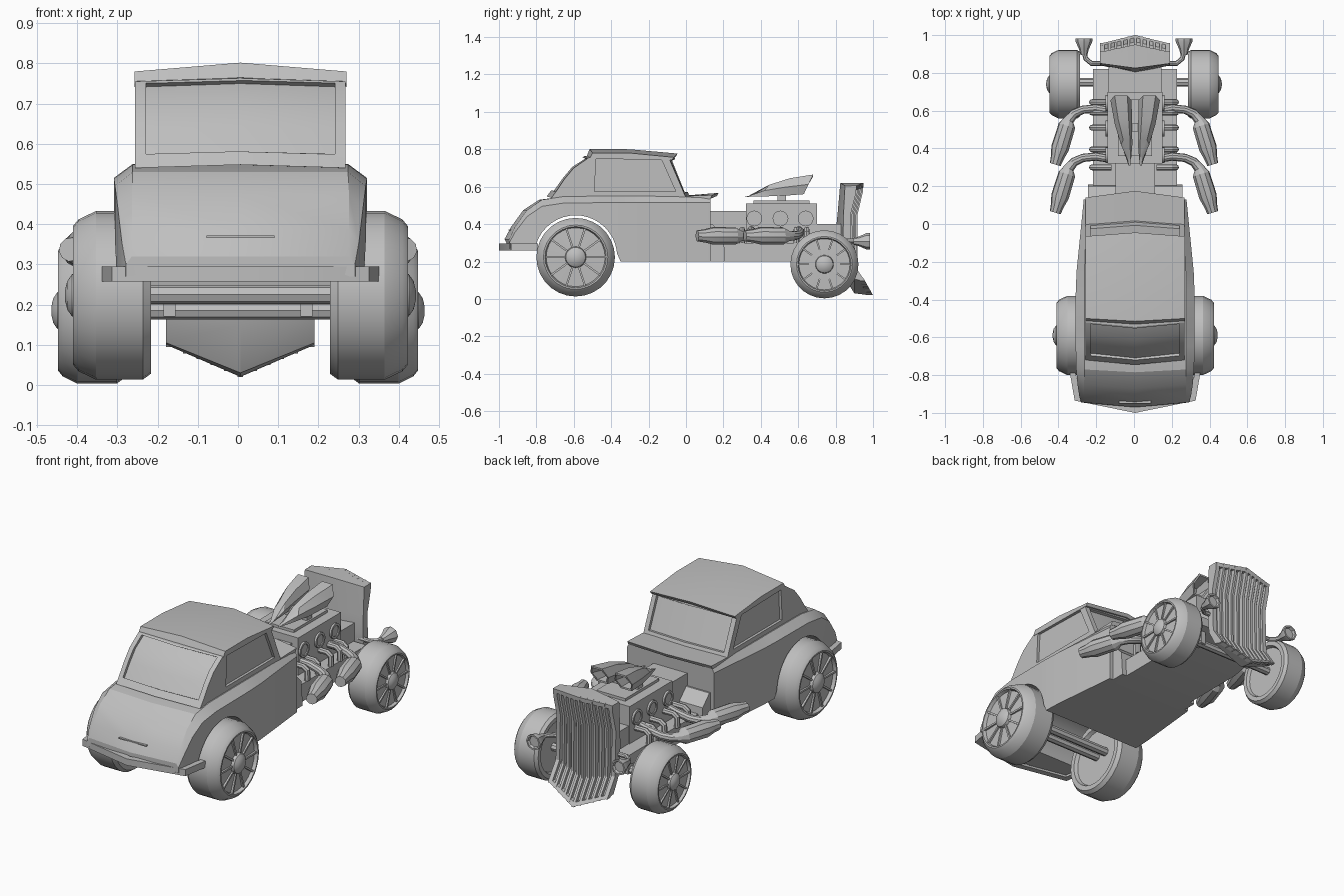
import bpy, bmesh, math
from mathutils import Matrix, Vector

if "Cube" in bpy.data.objects:
    bpy.data.objects.remove(bpy.data.objects["Cube"])

grey = bpy.data.materials.new("body_grey")
grey.diffuse_color = (0.52, 0.52, 0.52, 1)
grey.use_nodes = True
grey.node_tree.nodes["Principled BSDF"].inputs["Base Color"].default_value = grey.diffuse_color
X0 = 0.006


def finish(name, bm):
    bmesh.ops.recalc_face_normals(bm, faces=bm.faces[:])
    me = bpy.data.meshes.new(name)
    bm.to_mesh(me)
    bm.free()
    ob = bpy.data.objects.new(name, me)
    bpy.context.collection.objects.link(ob)
    me.materials.append(grey)
    return ob


def loft(name, rings):
    """Skin closed rings of points and cap both ends."""
    bm = bmesh.new()
    vs = [[bm.verts.new(p) for p in r] for r in rings]
    n = len(vs[0])
    for a, b in zip(vs, vs[1:]):
        for i in range(n):
            j = (i + 1) % n
            bm.faces.new((a[i], a[j], b[j], b[i]))
    bm.faces.new(vs[0])
    bm.faces.new(vs[-1][::-1])
    return finish(name, bm)


def slab(name, edge, half, mid=None, xc=X0):
    """Side profile (y, z) across x, with its own profile on the centre line."""
    mid = mid or edge
    return loft(name, [[(x, y, z) for y, z in p]
                       for x, p in ((xc - half, edge), (xc, mid), (xc + half, edge))])


def shift(pts, dy, dz=0):
    return [(y + dy, z + dz) for y, z in pts]


def rect(y0, y1, z0, z1):
    return [(y0, z0), (y1, z0), (y1, z1), (y0, z1)]


def lathe(name, prof, pos, axis, segs):
    """Turn a (radius, distance) profile about an axis."""
    rot = Vector((0, 0, 1)).rotation_difference(Vector(axis)).to_matrix().to_4x4()
    m = Matrix.Translation(pos) @ rot
    return loft(name, [[m @ Vector((r * math.cos(i * math.tau / segs),
                                    r * math.sin(i * math.tau / segs), t))
                        for i in range(segs)] for r, t in prof])


def pipe(name, pts, res=2):
    """Round pipe through (x, y, z, radius) points."""
    cu = bpy.data.curves.new(name, 'CURVE')
    cu.dimensions = '3D'
    cu.bevel_depth = 1
    cu.bevel_resolution = res
    cu.use_fill_caps = True
    sp = cu.splines.new('POLY')
    sp.points.add(len(pts) - 1)
    for p, q in zip(sp.points, pts):
        p.co = (*q[:3], 1)
        p.radius = q[3]
    ob = bpy.data.objects.new(name, cu)
    bpy.context.collection.objects.link(ob)
    cu.materials.append(grey)
    bpy.ops.object.select_all(action='DESELECT')
    ob.select_set(True)
    bpy.context.view_layer.objects.active = ob
    bpy.ops.object.convert(target='MESH')


def cut(ob, cutter):
    mod = ob.modifiers.new("cut", 'BOOLEAN')
    mod.operation = 'DIFFERENCE'
    mod.solver = 'EXACT'
    mod.object = cutter
    bpy.context.view_layer.objects.active = ob
    bpy.ops.object.modifier_apply(modifier=mod.name)
    bpy.data.objects.remove(cutter, do_unlink=True)


# Lower body: y, half width, bottom, shoulder, top half width, top, centre bulge
stations = [(-.945, .285, .27, .30, .27, .32, -.025), (-.915, .295, .27, .355, .27, .385, -.02),
            (-.85, .305, .27, .44, .27, .475, -.02), (-.77, .312, .27, .495, .268, .53, -.015),
            (-.65, .315, .27, .513, .268, .548, 0), (-.38, .315, .27, .515, .268, .55, 0),
            (-.35, .314, .2, .515, .268, .55, 0), (-.25, .31, .2, .515, .268, .55, 0),
            (.13, .272, .2, .515, .255, .545, .03)]
body = loft("body", [[(X0 - w, y, zb), (X0, y + d, zb), (X0 + w, y, zb), (X0 + w, y, zs),
                      (X0 + wt, y, zt), (X0, y + d, zt), (X0 - wt, y, zt), (X0 - w, y, zs)]
                     for y, w, zb, zs, wt, zt, d in stations])
cut(body, lathe("arch_cutter", [(.222, -.6), (.222, .6)], (0, -.59, .225), (1, 0, 0), 40))
slab("cowl_lip", [(0, .535), (.13, .535), (.14, .555), (0, .55)], .262,
     [(0, .54), (.165, .55), (.175, .567), (0, .553)])
slab("trunk_handle", rect(-.95, -.93, .366, .372), .085)

# Cabin with recessed glass
rear = [(-.72, .54), (-.69, .58), (-.65, .64), (-.60, .70), (-.52, .755)]
rear_mid = shift(rear, -.025, .008)
front_e = [(-.09, .75), (0, .54)]
front_m = [(-.065, .765), (.02, .545)]
cabin = slab("cabin", rear + [(-.3, .77)] + front_e, .262, rear_mid + [(-.3, .785)] + front_m)
strip = [(-.70, .575), (-.65, .645), (-.60, .705), (-.53, .75)]
depth = .016
cut(cabin, slab("rear_glass_cutter", shift(strip, depth, -.008) + shift(strip[::-1], -.1, .06),
                .235, shift(strip, depth - .025) + shift(strip[::-1], -.125, .06)))
cut(cabin, slab("windshield_cutter", [(-.1, .735), (-.025, .565), (.1, .58), (.05, .76)], .235,
                [(-.077, .745), (-.007, .57), (.12, .58), (.07, .76)]))
window = [(-.49, .575), (-.48, .752), (-.13, .742), (-.055, .575)]
for s in (-1, 1):
    cut(cabin, slab("side_glass_cutter", window, .02, xc=X0 + s * .267))
slab("roof", [(-.515, .75), (-.075, .742), (-.065, .757), (-.3, .78), (-.50, .78)], .264,
     [(-.53, .765), (-.055, .76), (-.045, .777), (-.3, .80), (-.515, .802)])

# Rear bumper wrapping round the tail
path = [(-.345, -.79), (-.32, -.935), (0, -1), (.32, -.935), (.345, -.79)]
inner = [(-.315, -.79), (-.29, -.905), (0, -.965), (.29, -.905), (.315, -.79)]
loft("rear_bumper", [[(X0 + a, b, .258), (X0 + a, b, .295), (X0 + c, d, .295), (X0 + c, d, .258)]
                     for (a, b), (c, d) in zip(path, inner)])

# Chassis, gearbox and engine
slab("chassis", [(.1, .2), (.58, .2), (.82, .25), (.82, .3), (.1, .3)], .222)
slab("firewall_foot", [(.1, .2), (.21, .2), (.2, .34), (.14, .4), (.1, .4)], .25)
slab("gearbox", rect(.1, .33, .28, .47), .105)
slab("engine_block", [(.32, .28), (.7, .28), (.7, .51), (.32, .51)], .145)
slab("engine_top", rect(.36, .66, .5, .525), .09)
slab("radiator_mount", rect(.69, .83, .3, .4), .14)
slab("scoop_post", rect(.49, .535, .51, .57), .08)
for s in (-1, 1):
    for y in (.365, .505, .64):
        lathe("engine_disc", [(.042, 0), (.042, .012), (.03, .012), (.03, .006)],
              (X0 + s * .144, y, .43), (s, 0, 0), 16)
    for y in (.30, .395, .51, .59, .645):
        pipe("header_stub", [(s * .12, y, .37, .016), (s * .2, y, .37, .016),
                             (s * .222, y, .355, .016), (s * .222, y, .3, .016)])

# Twin intake scoops with hollow mouths
for s in (-1, 1):
    def hexa(xc, y, w, z0, z1, f=1):
        zm, h = (z0 + z1) / 2, (z1 - z0) / 2 * f
        return [(X0 + s * xc + w * f * a, y + b * .025, zm + h * b)
                for a, b in ((-1, 0), (-.6, 1), (.6, 1), (1, 0), (.6, -1), (-.6, -1))]
    loft("scoop", [hexa(.03, .335, .008, .545, .557), hexa(.045, .42, .03, .548, .61),
                   hexa(.062, .53, .046, .55, .645), hexa(.075, .655, .056, .56, .665),
                   hexa(.075, .655, .056, .56, .665, .82), hexa(.068, .56, .046, .56, .645, .75)])

# Exhausts: header sweeping into a fat muffler
for s in (-1, 1):
    for y in (0, -.255):
        pipe("exhaust", [(s * .13, y + .6, .37, .02), (s * .2, y + .612, .36, .022),
                         (s * .27, y + .605, .345, .022), (s * .315, y + .585, .338, .024),
                         (s * .345, y + .55, .337, .028), (s * .355, y + .52, .337, .046),
                         (s * .392, y + .40, .337, .048), (s * .405, y + .355, .337, .036),
                         (s * .417, y + .315, .337, .03)], 3)

# Grille: curved chevron shell with vertical bars
F_MID = [(.95, .62), (.945, .57), (.917, .45), (.917, .15), (1.0, .02)]
F_EDGE = [(.91, .605), (.905, .56), (.877, .45), (.885, .2), (.955, .10)]
B_MID = [(.9, .03), (.825, .15), (.8, .35), (.81, .45), (.825, .62)]
B_EDGE = [(.9, .105), (.85, .2), (.84, .35), (.842, .45), (.85, .605)]


def front(x):
    t = min(1, abs(x) / .185)
    return [(a + (c - a) * t, b + (d - b) * t) for (a, b), (c, d) in zip(F_MID, F_EDGE)]


slab("grille_shell", shift(F_EDGE, -.022) + B_EDGE, .185, shift(F_MID, -.022) + B_MID)
for i in range(-5, 6):
    x, w = (i * .034, .007) if abs(i) < 5 else (i * .0346, .012)
    f = front(x)
    slab("grille_bar", f + shift(f[::-1], -.027), w, xc=X0 + x)
for a, b, dz in ((0, 1, 0), (4, 3, .0)):
    def band(p):
        (ya, za), (yb, zb) = p[a], p[b]
        k = .5 if a == 0 else .16
        q = [(ya, za), (ya + (yb - ya) * k, za + (zb - za) * k)]
        return q + shift(q[::-1], -.03)
    slab("grille_band", band(F_EDGE), .185, band(F_MID))

# Headlights on bent stalks
for s in (-1, 1):
    pipe("headlight_stalk", [(s * .15, .85, .31, .013), (s * .225, .85, .31, .013),
                             (s * .255, .875, .31, .013), (s * .265, .91, .31, .013)])
    lathe("headlight", [(.018, 0), (.026, .03), (.044, .07), (.044, .088), (.035, .088), (.03, .075)],
          (s * .265, .895, .308), (0, 1, 0), 8)


# Wheels: turned tyre and dish, raised spokes, domed hub
def wheel(name, s, xin, y, r, w):
    prof = [(.2, .1), (.76, .1), (.8, 0), (.93, 0), (1, .1), (1, .68), (.9, .9), (.82, .97),
            (.78, .97), (.75, .88), (.27, .9), (.25, .98), (.17, 1.04), (.05, 1.07)]
    pos = Vector((xin, y, r + .01 * (r > .2) + .003))
    lathe(name, [(a * r, b * w) for a, b in prof], pos, (s, 0, 0), 28)
    for i in range(10):
        a = i * math.tau / 10
        d, t = Vector((0, math.cos(a), math.sin(a))), Vector((0, -math.sin(a), math.cos(a)))
        loft("wheel_spoke", [[pos + d * k * r + t * h * r + Vector((s * x * w, 0, 0))
                              for h, x in ((-.025, .86), (.025, .86), (.025, .94), (-.025, .94))]
                             for k in (.22, .78)])


for s in (-1, 1):
    wheel("rear_wheel", s, X0 + s * .223, -.59, .21, .2)
    wheel("front_wheel", s, s * .285, .74, .182, .168)

# Axles
pipe("rear_axle", [(-.25, -.59, .225, .024), (.25, -.59, .225, .024)])
pipe("rear_crossbar", [(-.25, -.52, .225, .024), (.25, -.52, .225, .024)])
pipe("front_axle", [(-.31, .75, .185, .022), (.31, .75, .185, .022)])
for s in (-1, 1):
    slab("axle_bracket", rect(.72, .78, .17, .28), .015, xc=s * .17)

bpy.ops.object.select_all(action='SELECT')
bpy.ops.object.shade_smooth_by_angle(angle=math.radians(25))
